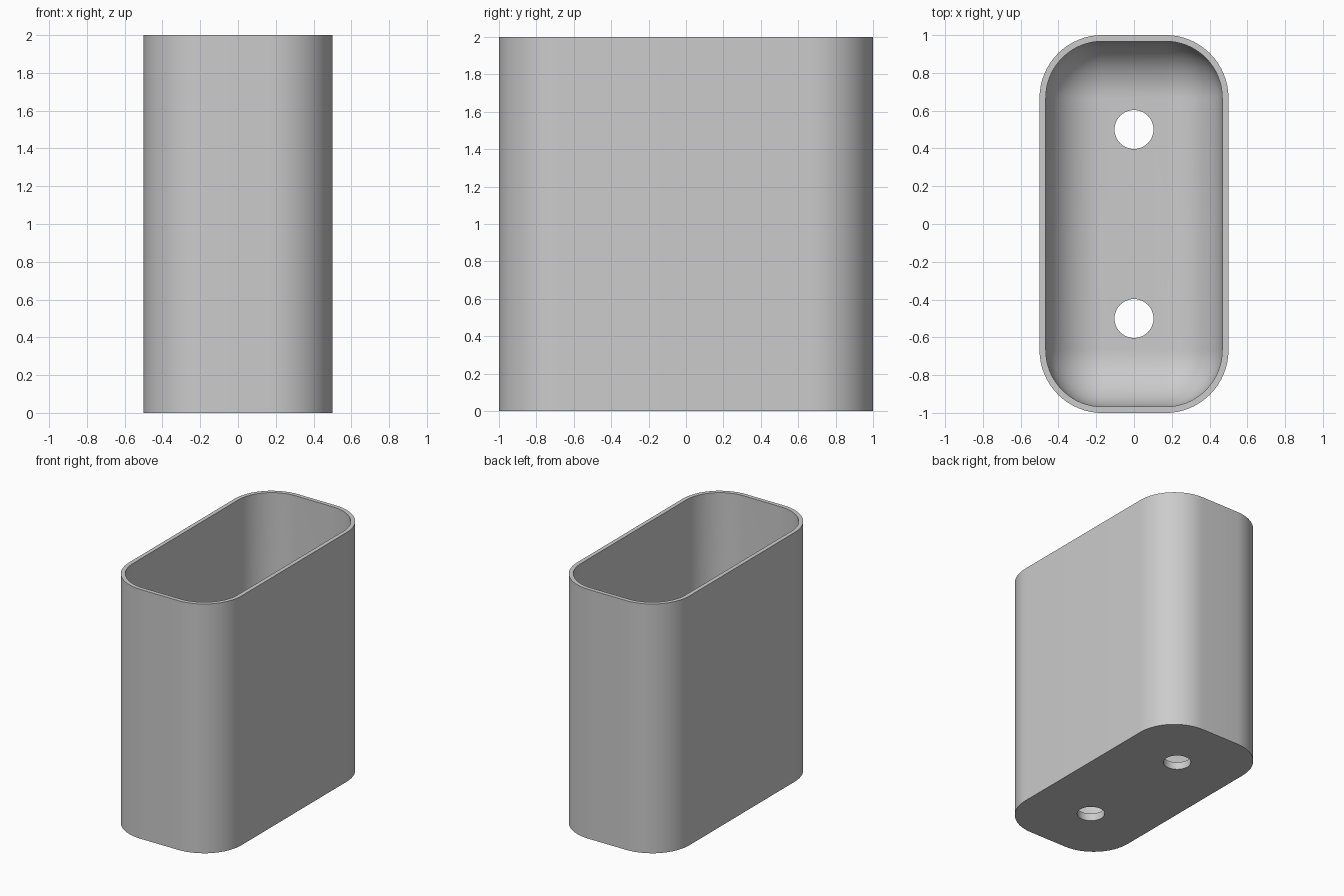
import bpy
import bmesh
from math import sin, cos, pi

old = bpy.data.objects.get("Cube")
if old:
    bpy.data.objects.remove(old, do_unlink=True)

HALF_X, HALF_Y, HEIGHT = 0.5, 1.0, 2.0
CORNER, WALL, FLOOR = 0.333, 0.033, 0.06
INNER = CORNER - WALL      # radius of inner corners and of the floor fillet
STEPS = 16                 # segments per quarter turn

grey = bpy.data.materials.new("Plain grey")
grey.use_nodes = True
colour = (0.6, 0.6, 0.6, 1)
grey.diffuse_color = colour
grey.node_tree.nodes["Principled BSDF"].inputs["Base Color"].default_value = colour


def ring(bm, inset, z):
    """Rounded rectangle set in from the outer outline."""
    radius = max(CORNER - inset, 0)
    cx, cy = HALF_X - CORNER, HALF_Y - CORNER
    verts = []
    for q, (sx, sy) in enumerate([(1, 1), (-1, 1), (-1, -1), (1, -1)]):
        for i in range(STEPS + 1):
            a = (q + i / STEPS) * pi / 2
            verts.append(bm.verts.new((sx * cx + radius * cos(a),
                                       sy * cy + radius * sin(a), z)))
    return verts


# Holder body: outer wall, rim, inner wall and rounded inner floor edge
bm = bmesh.new()
rings = [ring(bm, 0, 0), ring(bm, 0, HEIGHT), ring(bm, WALL, HEIGHT)]
for i in range(STEPS + 1):
    t = i / STEPS * pi / 2
    rings.append(ring(bm, WALL + INNER * (1 - cos(t)),
                      FLOOR + INNER * (1 - sin(t))))
for low, high in zip(rings, rings[1:]):
    for i in range(len(low)):
        j = (i + 1) % len(low)
        bm.faces.new((low[i], low[j], high[j], high[i]))
bm.faces.new(rings[0][::-1])
bm.faces.new(rings[-1])
bmesh.ops.remove_doubles(bm, verts=bm.verts[:], dist=1e-5)
bmesh.ops.recalc_face_normals(bm, faces=bm.faces[:])
mesh = bpy.data.meshes.new("holder_body")
bm.to_mesh(mesh)
bm.free()
mesh.materials.append(grey)
body = bpy.data.objects.new("holder_body", mesh)
bpy.context.collection.objects.link(body)

# Two round holes through the floor
for y in (-0.5, 0.5):
    bpy.ops.mesh.primitive_cylinder_add(vertices=48, radius=0.103, depth=0.4,
                                        location=(0, y, 0))
    cutter = bpy.context.object
    cutter.name = "hole_cutter"
    cutter.hide_render = True
    cutter.data.materials.append(grey)
    bpy.ops.object.select_all(action='DESELECT')
    body.select_set(True)
    bpy.context.view_layer.objects.active = body
    cut = body.modifiers.new("Hole", 'BOOLEAN')
    cut.operation = 'DIFFERENCE'
    cut.solver = 'EXACT'
    cut.object = cutter
    bpy.ops.object.modifier_apply(modifier=cut.name)
    bpy.data.objects.remove(cutter, do_unlink=True)

bpy.ops.object.shade_smooth_by_angle(angle=pi / 6)
